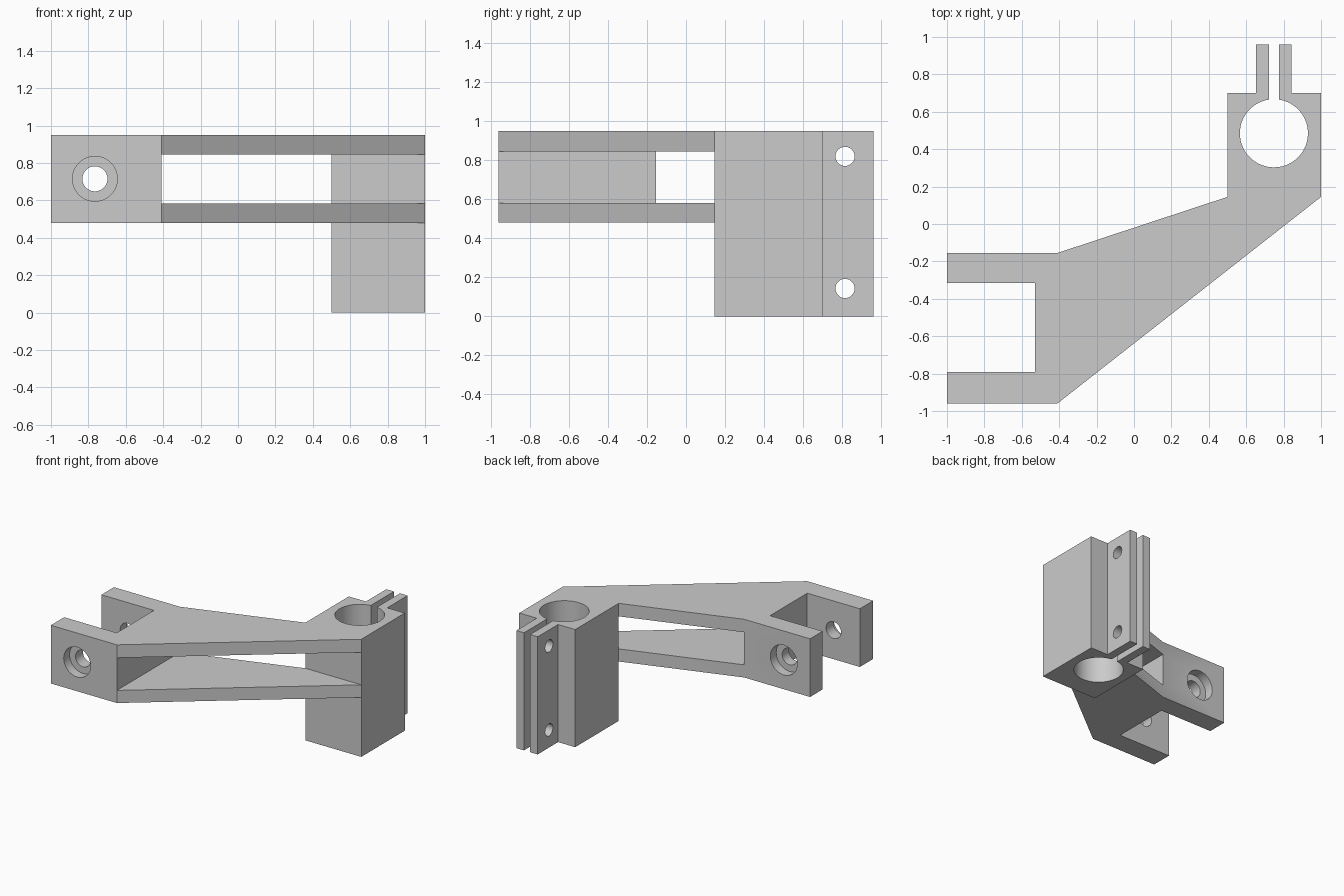
import bpy, bmesh
from math import pi, sin, cos, asin

cube = bpy.data.objects.get("Cube")
if cube:
    bpy.data.objects.remove(cube, do_unlink=True)

grey = bpy.data.materials.new("plain grey")
grey.use_nodes = True
grey.diffuse_color = (0.6, 0.6, 0.6, 1)
grey.node_tree.nodes["Principled BSDF"].inputs["Base Color"].default_value = (0.6, 0.6, 0.6, 1)


def prism(name, outline, z0, z1):
    """Extrude a plan outline between two heights."""
    bm = bmesh.new()
    face = bm.faces.new([bm.verts.new((x, y, z0)) for x, y in outline])
    top = bmesh.ops.extrude_face_region(bm, geom=[face])["geom"]
    verts = [v for v in top if isinstance(v, bmesh.types.BMVert)]
    bmesh.ops.translate(bm, verts=verts, vec=(0, 0, z1 - z0))
    bmesh.ops.recalc_face_normals(bm, faces=bm.faces)
    mesh = bpy.data.meshes.new(name)
    bm.to_mesh(mesh)
    bm.free()
    mesh.materials.append(grey)
    ob = bpy.data.objects.new(name, mesh)
    bpy.context.collection.objects.link(ob)
    return ob


def rod(centre, radius, length, axis):
    """Cylinder along x or y, used to drill holes."""
    turn = (0, pi / 2, 0) if axis == "x" else (pi / 2, 0, 0)
    bpy.ops.mesh.primitive_cylinder_add(vertices=48, radius=radius, depth=length,
                                        location=centre, rotation=turn)
    ob = bpy.context.object
    ob.data.materials.append(grey)
    return ob


def combine(target, tool, operation):
    """Apply a boolean and discard the tool."""
    mod = target.modifiers.new("cut", "BOOLEAN")
    mod.operation = operation
    mod.solver = "EXACT"
    mod.object = tool
    bpy.context.view_layer.objects.active = target
    bpy.ops.object.modifier_apply(modifier=mod.name)
    bpy.data.objects.remove(tool, do_unlink=True)


BOTTOM, TOP = 0.48, 0.95
FRONT, BACK = -0.96, -0.155
KNEE, JOIN = -0.41, 0.145

# Forked arm, hollowed between its two plates
bracket = prism("clamp_bracket", [
    (-1, FRONT), (KNEE, FRONT), (1, JOIN), (0.5, JOIN), (KNEE, BACK), (-1, BACK),
    (-1, -0.315), (-0.53, -0.315), (-0.53, -0.79), (-1, -0.79)], BOTTOM, TOP)
window = prism("window_cutter", [(KNEE, -1.1), (1.1, -1.1), (1.1, 0.3), (KNEE, 0.3)], 0.582, 0.845)
combine(bracket, window, "DIFFERENCE")

# Split clamp with round bore and two ears
cx, cy, r, gap = 0.748, 0.485, 0.182, 0.027
start = asin(gap / r)
steps = 64
bore = []
for i in range(steps + 1):
    a = start + (2 * pi - 2 * start) * i / steps
    bore.append((cx + r * sin(a), cy + r * cos(a)))
ear, shoulder, tip = 0.095, 0.70, 0.96
clamp = prism("clamp", [
    (cx - ear, tip), (cx - ear, shoulder), (0.5, shoulder), (0.5, JOIN), (1, JOIN),
    (1, shoulder), (cx + ear, shoulder), (cx + ear, tip), (cx + gap, tip)]
    + bore + [(cx - gap, tip)], 0, TOP)
combine(bracket, clamp, "UNION")

# Pivot hole through the fork, counterbored on both outer faces
px, pz = -0.765, 0.715
combine(bracket, rod((px, -0.55, pz), 0.067, 1.4, "y"), "DIFFERENCE")
for y in (FRONT, BACK):
    combine(bracket, rod((px, y, pz), 0.12, 0.15, "y"), "DIFFERENCE")

# Clamp screw holes
for z in (0.143, 0.82):
    combine(bracket, rod((cx, 0.815, z), 0.049, 0.4, "x"), "DIFFERENCE")

bpy.ops.object.select_all(action="DESELECT")
bracket.select_set(True)
bpy.context.view_layer.objects.active = bracket
bpy.ops.object.shade_smooth_by_angle(angle=0.5)
